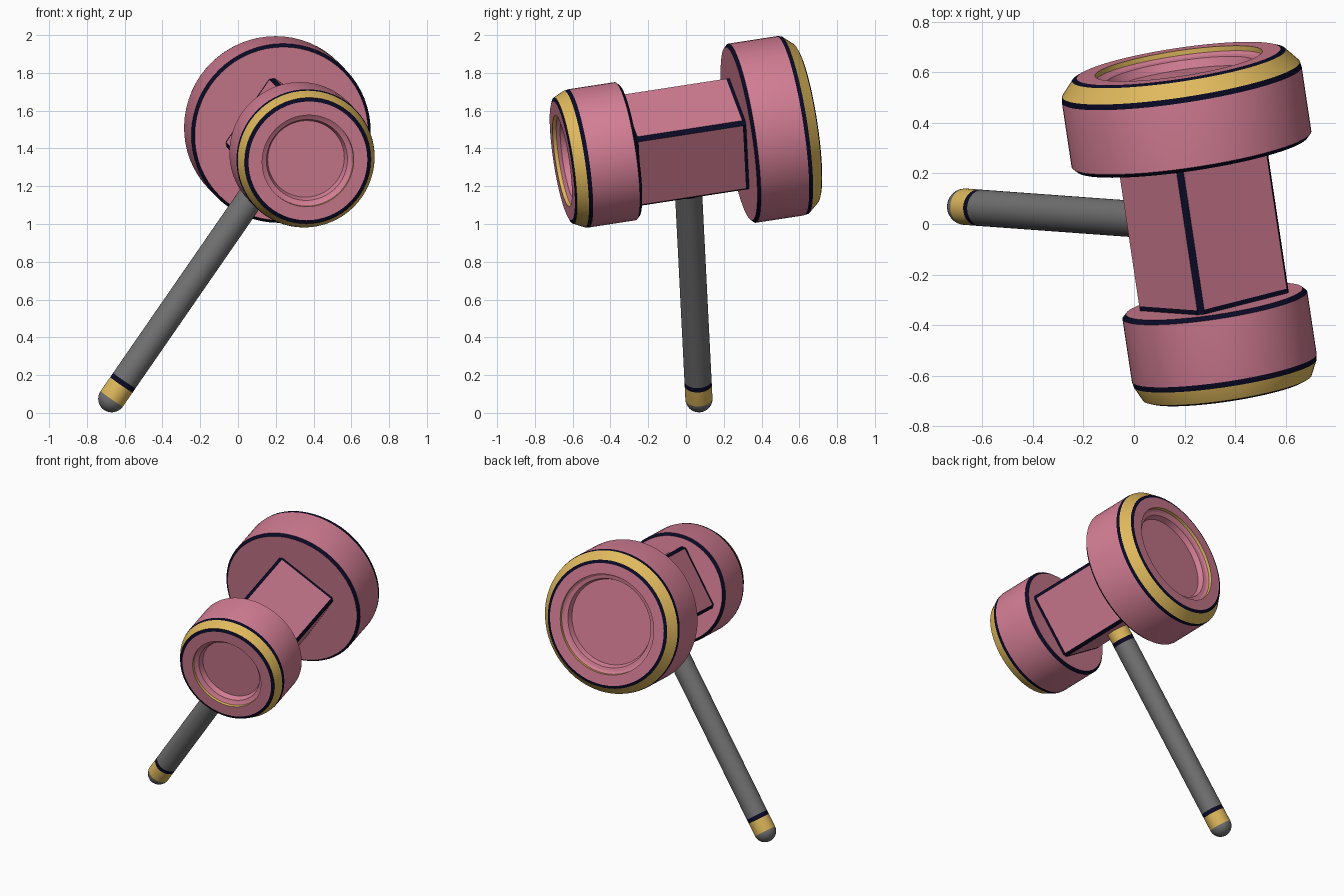
import bpy, bmesh, math
from mathutils import Matrix, Vector

cube = bpy.data.objects.get("Cube")
if cube:
    bpy.data.objects.remove(cube)


def material(name, rgb):
    m = bpy.data.materials.new(name)
    m.use_nodes = True
    m.diffuse_color = (*rgb, 1)
    m.node_tree.nodes["Principled BSDF"].inputs["Base Color"].default_value = (*rgb, 1)
    return m


MATS = [material("pink", (0.66, 0.21, 0.30)), material("gold", (0.75, 0.49, 0.11)),
        material("navy", (0.003, 0.003, 0.02)), material("grey", (0.17, 0.17, 0.17))]
PINK, GOLD, NAVY, GREY = range(4)

# Tilted frame of the hammer: head axis, handle axis and centre of the head
CENTRE = Vector((0.272, 0, 1.435))
HEAD = Vector((-0.15, 1, 0.154)).normalized()
HANDLE = Vector((0.69, -0.045, 1))
HANDLE = (HANDLE - HEAD * HANDLE.dot(HEAD)).normalized()
SIDE = HEAD.cross(HANDLE)


def frame(x, y, z):
    m = Matrix((x, y, z)).transposed().to_4x4()
    m.translation = CENTRE
    return m


HEAD_FRAME = frame(HANDLE, SIDE, HEAD)
HANDLE_FRAME = frame(SIDE, HEAD, HANDLE)


def skin(name, rings, colour, matrix, smooth=True):
    """Bridge closed rings of points; colour(ring, side) picks the material."""
    bm = bmesh.new()
    loops = [[bm.verts.new(p) for p in ring] for ring in rings]
    n = len(loops[0])
    for i, (a, b) in enumerate(zip(loops, loops[1:])):
        for j in range(n):
            k = (j + 1) % n
            bm.faces.new((a[j], a[k], b[k], b[j])).material_index = colour(i, j)
    bmesh.ops.remove_doubles(bm, verts=bm.verts, dist=1e-5)
    bmesh.ops.dissolve_degenerate(bm, edges=bm.edges, dist=1e-6)
    bmesh.ops.recalc_face_normals(bm, faces=bm.faces)
    bm.transform(matrix)
    mesh = bpy.data.meshes.new(name)
    bm.to_mesh(mesh)
    bm.free()
    for m in MATS:
        mesh.materials.append(m)
    obj = bpy.data.objects.new(name, mesh)
    bpy.context.collection.objects.link(obj)
    if smooth:
        bpy.ops.object.select_all(action="DESELECT")
        obj.select_set(True)
        bpy.context.view_layer.objects.active = obj
        bpy.ops.object.shade_smooth_by_angle(angle=math.radians(20))
    return obj


def lathe(name, profile, matrix, n=64):
    """Profile rows: radius, height, material of the band that follows."""
    turns = [math.tau * j / n for j in range(n)]
    rings = [[(r * math.cos(t), r * math.sin(t), h) for t in turns] for r, h, _ in profile]
    return skin(name, rings, lambda i, j: profile[i][2], matrix)


def hammer_end(name, radius, inner, shoulder, face, rim, hole, floor):
    """Drum with navy edges, a gold chamfer and a stepped round recess."""
    d = 1 if face > inner else -1
    lathe(name, [
        (0, inner, PINK), (radius - 0.016, inner, NAVY), (radius, inner + 0.016 * d, PINK),
        (radius, shoulder - 0.016 * d, NAVY), (radius - 0.004, shoulder + 0.006 * d, GOLD),
        (rim + 0.008, face - 0.008 * d, NAVY), (rim - 0.012, face, PINK),
        (hole, face, GOLD), (hole, face - 0.02 * d, PINK),
        (hole - 0.015, face - 0.03 * d, PINK), (floor + 0.012, face - 0.035 * d, PINK),
        (floor, face - 0.07 * d, PINK), (0, face - 0.07 * d, PINK)], HEAD_FRAME)


hammer_end("large_hammer_end", 0.48, 0.287, 0.58, 0.65, 0.42, 0.335, 0.285)
hammer_end("small_hammer_end", 0.37, -0.313, -0.598, -0.67, 0.33, 0.245, 0.205)

# Square neck with navy chamfers and navy seams at both ends
half, cut = 0.222, 0.02
corners = []
for q in range(4):
    turn = Matrix.Rotation(q * math.pi / 2, 3, "Z")
    corners += [turn @ Vector((half, half - cut, 0)), turn @ Vector((half - cut, half, 0))]
heights = (-0.32, -0.295, 0.27, 0.295)
skin("square_neck", [[c + Vector((0, 0, h)) for c in corners] for h in heights],
     lambda i, j: PINK if i == 1 and j % 2 else NAVY, HEAD_FRAME, smooth=False)

# Handle with gold collars, navy stripes and a round tip
R, END = 0.072, -1.655
tip = [(R * math.sin(a), END - R * math.cos(a), GREY)
       for a in (math.pi / 16 * k for k in range(8))]
lathe("handle", tip + [(R, END, GOLD), (R, END + 0.09, NAVY), (R, END + 0.118, GREY),
                       (R, -0.318, NAVY), (R, -0.29, GOLD), (R, -0.2, GREY),
                       (0, -0.2, GREY)], HANDLE_FRAME, 48)
